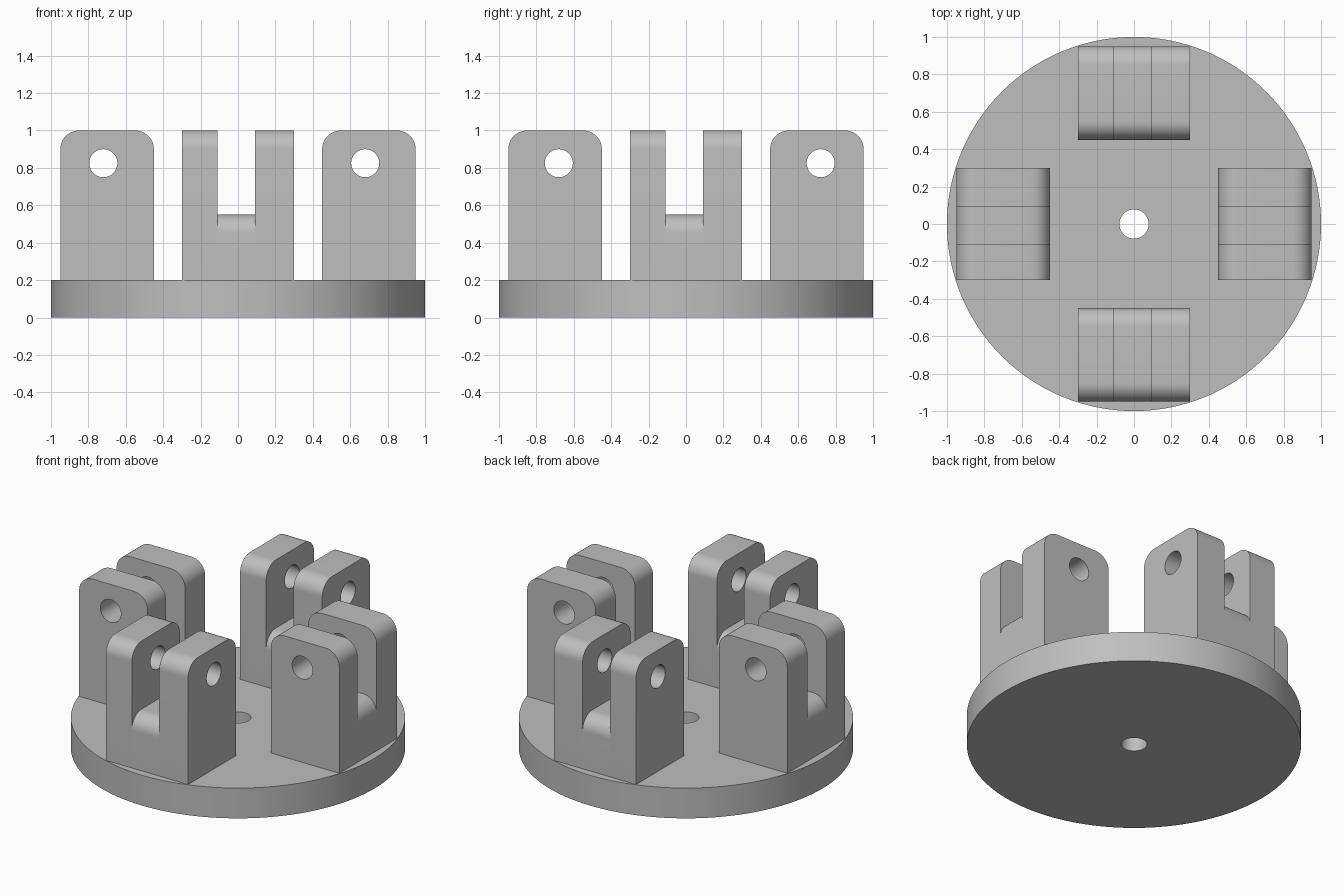
import bpy
import bmesh
from math import cos, sin, pi
from mathutils import Matrix, Vector

cube = bpy.data.objects.get("Cube")
if cube:
    bpy.data.objects.remove(cube, do_unlink=True)

grey = bpy.data.materials.new("plain grey")
grey.use_nodes = True
colour = (0.52, 0.52, 0.52, 1)
grey.diffuse_color = colour
grey.node_tree.nodes["Principled BSDF"].inputs["Base Color"].default_value = colour


def arc(cx, cy, r, start, end, steps):
    """Points on an arc, both ends included."""
    angles = [start + (end - start) * i / steps for i in range(steps + 1)]
    return [(cx + r * cos(a), cy + r * sin(a)) for a in angles]


def circle(cx, cy, r, steps):
    return arc(cx, cy, r, 0, 2 * pi, steps)[:-1]


def rounded_block(half, bottom, top, r):
    """Upright outline with both top corners rounded."""
    return ([(-half, bottom), (half, bottom)]
            + arc(half - r, top - r, r, 0, pi / 2, 12)
            + arc(r - half, top - r, r, pi / 2, pi, 12))


def add_prism(bm, loops, place, push):
    """Fill an outline with optional holes, then extrude it along push."""
    edges = []
    for loop in loops:
        verts = [bm.verts.new(place(*p)) for p in loop]
        edges += [bm.edges.new((v, verts[i - 1])) for i, v in enumerate(verts)]
    fill = bmesh.ops.triangle_fill(bm, edges=edges, use_beauty=True,
                                   normal=Vector(push).normalized())
    faces = [g for g in fill["geom"] if isinstance(g, bmesh.types.BMFace)]
    new = bmesh.ops.extrude_face_region(bm, geom=faces)["geom"]
    bmesh.ops.translate(bm, vec=push,
                        verts=[g for g in new if isinstance(g, bmesh.types.BMVert)])


def finish(name, bm, matrix=Matrix()):
    bmesh.ops.recalc_face_normals(bm, faces=bm.faces[:])
    bm.transform(matrix)
    mesh = bpy.data.meshes.new(name)
    bm.to_mesh(mesh)
    bm.free()
    mesh.materials.append(grey)
    obj = bpy.data.objects.new(name, mesh)
    bpy.context.collection.objects.link(obj)
    bpy.ops.object.select_all(action="DESELECT")
    obj.select_set(True)
    bpy.context.view_layer.objects.active = obj
    bpy.ops.object.shade_smooth_by_angle(angle=pi / 6)


# Round base plate with a centre hole
bm = bmesh.new()
add_prism(bm, [circle(0, 0, 1, 128), circle(0, 0, 0.078, 48)],
          lambda x, y: (x, y, 0), (0, 0, 0.2))
finish("base_plate", bm)


# Slotted bracket: two drilled cheeks joined by a low rounded bridge
def bracket(name, matrix):
    bm = bmesh.new()
    cheek = [rounded_block(0.25, 0.195, 1, 0.1), circle(-0.02, 0.825, 0.075, 48)]
    bridge = [rounded_block(0.25, 0.195, 0.55, 0.1)]
    for loops, start, end in ((cheek, -0.3, -0.11),
                              (bridge, -0.11, 0.09),
                              (cheek, 0.09, 0.3)):
        add_prism(bm, loops, lambda x, z: (x, start, z), (0, end - start, 0))
    finish(name, bm, matrix)


turn = Matrix.Rotation(-pi / 2, 4, "Z")
bracket("left_bracket", Matrix.Translation((0.7, 0, 0)))
bracket("right_bracket", Matrix.Translation((-0.7, 0, 0)))
bracket("front_bracket", Matrix.Translation((0, -0.7, 0)) @ turn)
bracket("back_bracket", Matrix.Translation((0, 0.7, 0)) @ turn)
